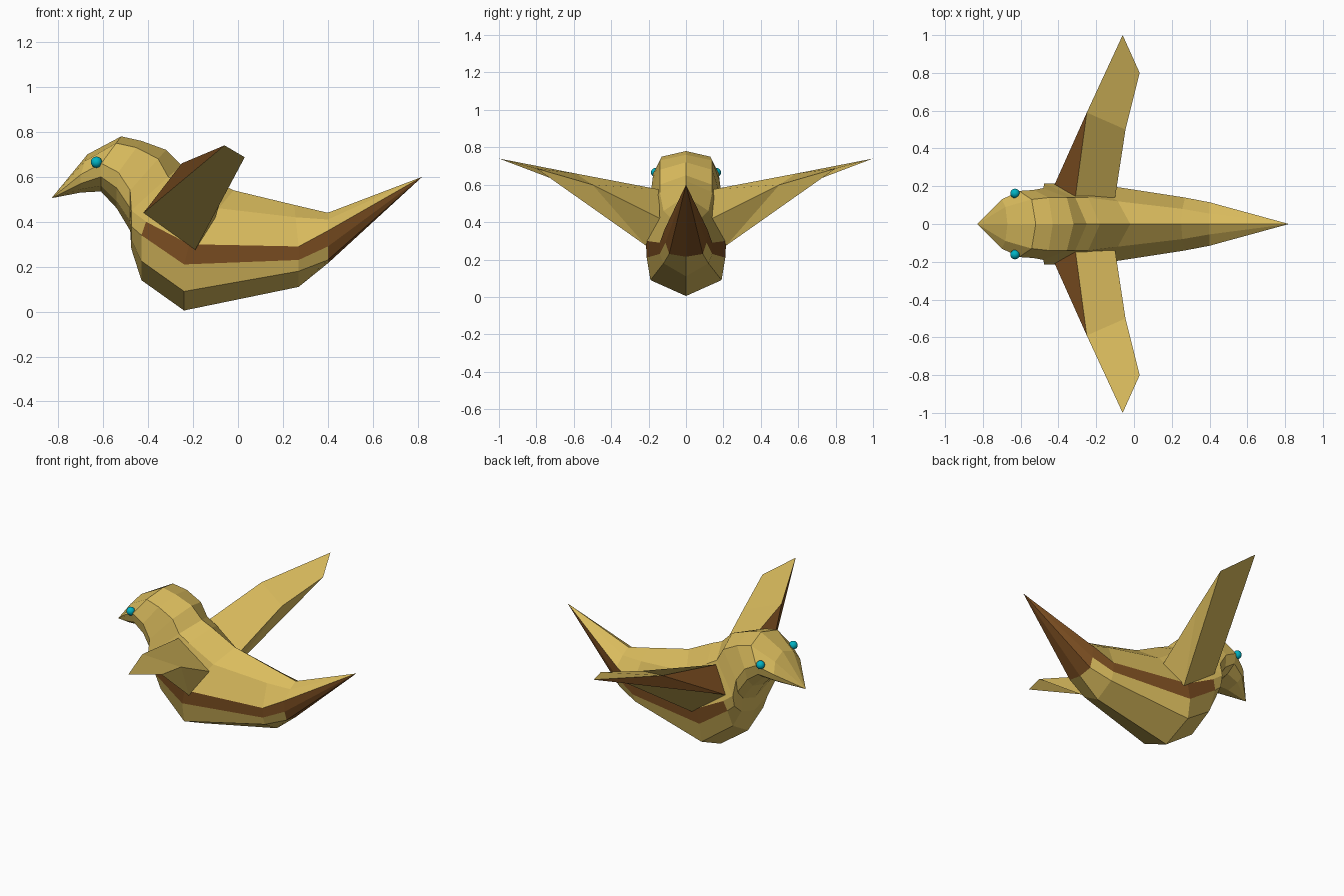
import bpy, bmesh
from mathutils import Vector

if "Cube" in bpy.data.objects:
    bpy.data.objects.remove(bpy.data.objects["Cube"])


def material(name, rgb):
    m = bpy.data.materials.new(name)
    m.diffuse_color = (*rgb, 1)
    m.use_nodes = True
    m.node_tree.nodes["Principled BSDF"].inputs["Base Color"].default_value = m.diffuse_color
    return m


gold = material("gold", (0.70, 0.50, 0.11))
brown = material("brown", (0.21, 0.08, 0.016))
cyan = material("cyan", (0.0, 0.45, 0.55))


def finish(bm, name, mats):
    bmesh.ops.recalc_face_normals(bm, faces=bm.faces)
    mesh = bpy.data.meshes.new(name)
    bm.to_mesh(mesh)
    bm.free()
    for m in mats:
        mesh.materials.append(m)
    ob = bpy.data.objects.new(name, mesh)
    bpy.context.collection.objects.link(ob)
    return ob


# Body rings: (x at back ridge, x at belly), heights from ridge to belly, half widths between
rings = [
    ((-.67, -.70), (.70, .67, .61, .57, .545, .53), (.09, .13, .12, .08)),
    ((-.52, -.61), (.78, .75, .66, .60, .56, .535), (.13, .175, .16, .10)),
    ((-.43, -.54), (.76, .73, .62, .55, .49, .46), (.14, .18, .165, .11)),
    ((-.32, -.48), (.72, .68, .54, .46, .40, .36), (.14, .19, .175, .12)),
    ((-.25, -.475), (.65, .60, .45, .38, .32, .28), (.14, .215, .20, .13)),
    ((-.18, -.43), (.62, .56, .40, .34, .225, .14), (.14, .215, .205, .15)),
    ((-.02, -.24), (.54, .46, .30, .21, .09, .005), (.12, .215, .21, .19)),
    ((.25, .27), (.475, .42, .29, .23, .18, .11), (.08, .14, .14, .12)),
    ((.40, .40), (.44, .41, .36, .29, .23, .215), (.055, .115, .11, .09)),
]
BAND = 2          # strip of the ring that carries the brown flank stripe
bm = bmesh.new()
loops = []
for (x_top, x_low), zs, ys in rings:
    half = []
    for z, y in zip(zs, (0, *ys, 0)):
        t = min(1, 2 * (zs[0] - z) / (zs[0] - zs[-1]))
        half.append(Vector((x_top + (x_low - x_top) * t, y, z)))
    other = [Vector((p.x, -p.y, p.z)) for p in half[-2:0:-1]]
    loops.append([bm.verts.new(p) for p in half + other])
n = len(loops[0])
beak_tip = bm.verts.new((-.83, 0, .505))
tail_tip = bm.verts.new((.82, 0, .60))
for i in range(n):
    j = (i + 1) % n
    strip = min(i, n - 1 - i)
    bm.faces.new((beak_tip, loops[0][j], loops[0][i]))
    for k in range(len(loops) - 1):
        f = bm.faces.new((loops[k][i], loops[k][j], loops[k + 1][j], loops[k + 1][i]))
        f.material_index = int(strip == BAND and k >= 5)
    # Tail: gold above, brown beneath
    f = bm.faces.new((loops[-1][i], loops[-1][j], tail_tip))
    f.material_index = int(strip >= BAND)
finish(bm, "body", (gold, brown))

# Wings: wedge with a brown leading edge
points = {
    "lead": (-.42, .21, .44), "low": (-.19, .215, .275),
    "root_top": (-.31, .145, .575), "root_back": (-.10, .14, .42),
    "mid_front": (-.25, .59, .66), "mid_back": (-.045, .50, .60),
    "tip": (-.06, 1.0, .74), "tip_back": (.03, .80, .687),
}
gold_faces = [
    ("root_top", "root_back", "mid_back", "mid_front"),
    ("mid_front", "mid_back", "tip_back", "tip"),
    ("root_back", "low", "mid_back"), ("low", "tip_back", "mid_back"),
    ("lead", "tip", "tip_back", "low"),
    ("lead", "low", "root_back", "root_top"),
]
brown_faces = [("lead", "root_top", "mid_front"), ("lead", "mid_front", "tip")]
for side, label in ((-1, "front"), (1, "back")):
    bm = bmesh.new()
    v = {k: bm.verts.new((x, y * side, z)) for k, (x, y, z) in points.items()}
    for index, group in enumerate((gold_faces, brown_faces)):
        for names in group:
            bm.faces.new([v[k] for k in names]).material_index = index
    finish(bm, label + "_wing", (gold, brown))

    # Eyes
    bm = bmesh.new()
    bmesh.ops.create_uvsphere(bm, u_segments=16, v_segments=10, radius=.025)
    bmesh.ops.translate(bm, verts=bm.verts, vec=(-.63, .162 * side, .665))
    for f in bm.faces:
        f.smooth = True
    finish(bm, label + "_eye", (cyan,))
